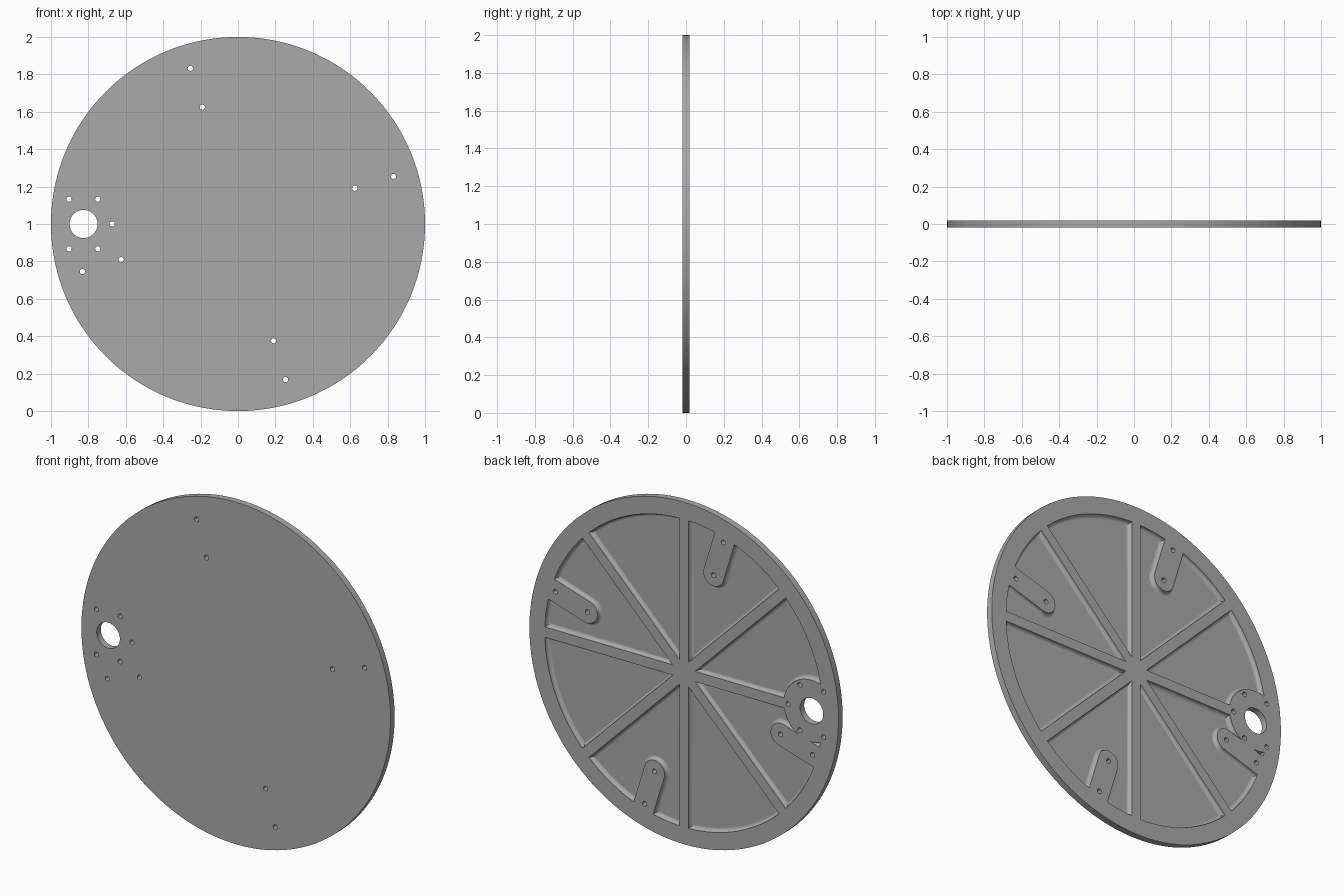
import bpy, bmesh, math
from mathutils import Vector

cube = bpy.data.objects.get("Cube")
if cube:
    bpy.data.objects.remove(cube)

FRONT, BACK, FLOOR = -0.019, 0.019, -0.005
FILLET = 0.02
SEGS = 160

grey = bpy.data.materials.new("machined grey")
grey.use_nodes = True
grey.diffuse_color = (0.4, 0.4, 0.4, 1)
grey.node_tree.nodes["Principled BSDF"].inputs["Base Color"].default_value = (0.4, 0.4, 0.4, 1)


def loft(bm, rings):
    """Skin a stack of closed rings and cap both ends."""
    loops = [[bm.verts.new(p) for p in ring] for ring in rings]
    n = len(loops[0])
    for a, b in zip(loops, loops[1:]):
        for i in range(n):
            j = (i + 1) % n
            bm.faces.new((a[i], a[j], b[j], b[i]))
    bm.faces.new(loops[0][::-1])
    bm.faces.new(loops[-1])


def slot(p, q, r, y, n):
    """Round-ended slot outline around the line p-q, kept inside the rim."""
    axis = Vector(q) - Vector(p)
    start = math.atan2(axis.y, axis.x) - math.pi / 2
    pts = []
    for k, centre in enumerate((q, p)):
        for i in range(n + 1):
            a = start + math.pi * (k + i / n)
            v = Vector(centre) + r * Vector((math.cos(a), math.sin(a)))
            if v.length > 0.96:
                v *= 0.96 / v.length
            pts.append((v.x, y, v.y + 1))
    return pts


def finish(name, bm):
    bmesh.ops.remove_doubles(bm, verts=bm.verts, dist=1e-5)
    bmesh.ops.recalc_face_normals(bm, faces=bm.faces)
    mesh = bpy.data.meshes.new(name)
    bm.to_mesh(mesh)
    bm.free()
    mesh.materials.append(grey)
    ob = bpy.data.objects.new(name, mesh)
    bpy.context.collection.objects.link(ob)
    return ob


def fillet_steps():
    """(offset, height) pairs curving from the wall down onto the floor."""
    steps = [(FILLET * (1 - math.cos(a)), FLOOR + FILLET * (1 - math.sin(a)))
             for a in (math.pi / 2 * i / 5 for i in range(6))]
    return steps


def raised(name, p, q, r, n=16):
    steps = [(0, BACK)] + fillet_steps() + [(FILLET, FLOOR - 0.006)]
    bm = bmesh.new()
    loft(bm, [slot(p, q, r + off, y, n) for off, y in steps])
    return finish(name, bm)


def combine(target, other, operation):
    mod = target.modifiers.new(operation, 'BOOLEAN')
    mod.operation, mod.solver, mod.object = operation, 'EXACT', other
    bpy.context.view_layer.objects.active = target
    bpy.ops.object.modifier_apply(modifier=mod.name)
    bpy.data.objects.remove(other)


def polar(radius, degrees):
    a = math.radians(degrees)
    return (radius * math.cos(a), radius * math.sin(a))


# Round plate with a raised rim on the back
bm = bmesh.new()
profile = [(1, FRONT), (1, BACK), (0.90, BACK)]
profile += [(0.90 - off, y) for off, y in fillet_steps()]
loft(bm, [[(r * math.cos(t), y, 1 + r * math.sin(t))
           for t in (math.tau * i / SEGS for i in range(SEGS))] for r, y in profile])
plate = finish("ribbed_plate", bm)

# Ribs across the full diameter
for angle in range(0, 180, 45):
    combine(plate, raised("rib", polar(-0.92, angle), polar(0.92, angle), 0.03), 'UNION')

# Mounting pads with two screw holes each
PAD_ANGLES = [17 + 90 * i for i in range(4)]
for angle in PAD_ANGLES:
    combine(plate, raised("mounting_pad", polar(0.655, angle), polar(0.95, angle), 0.066), 'UNION')

# Boss around the large opening
BOSS = (-0.826, 0)
combine(plate, raised("boss", BOSS, (-0.825, 0), 0.18, 40), 'UNION')

# Holes through the plate
holes = [(BOSS, 0.075, 64)]
holes += [(polar(r, a), 0.014, 20) for a in PAD_ANGLES for r in (0.653, 0.87)]
for angle in (0, 60, 120, 240, 300):
    c = Vector(BOSS) + Vector(polar(0.153, angle))
    holes.append((c, 0.014, 20))
bm = bmesh.new()
for c, r, n in holes:
    loft(bm, [[(c[0] + r * math.cos(t), y, 1 + c[1] + r * math.sin(t))
               for t in (math.tau * i / n for i in range(n))] for y in (-0.1, 0.1)])
combine(plate, finish("hole_cutter", bm), 'DIFFERENCE')

# Smooth walls and fillets, crisp edges and flat faces
bpy.ops.object.select_all(action='DESELECT')
plate.select_set(True)
bpy.context.view_layer.objects.active = plate
bpy.ops.object.shade_smooth_by_angle(angle=math.radians(30))
weighted = plate.modifiers.new("flat_face_normals", 'WEIGHTED_NORMAL')
weighted.keep_sharp = True
